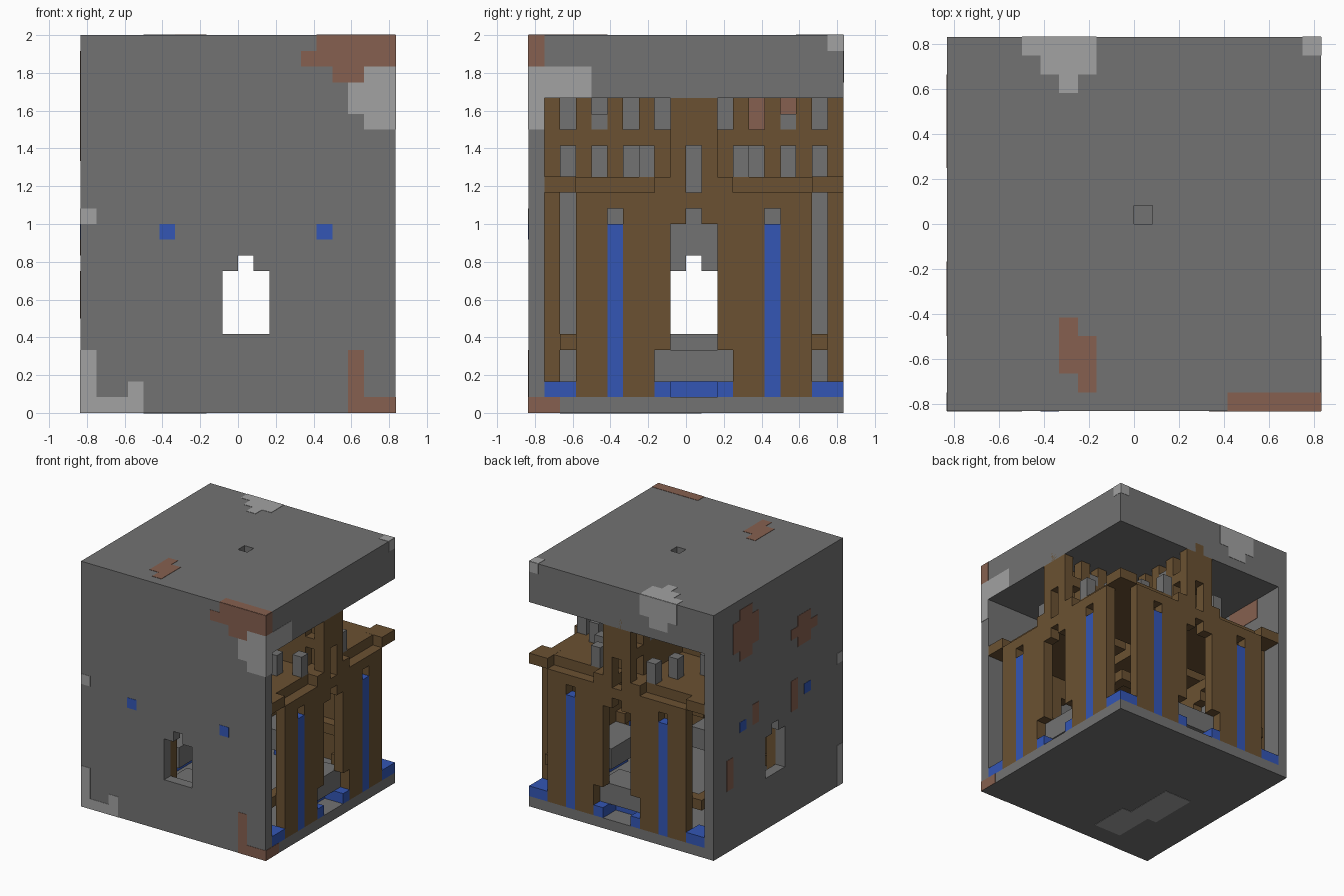
import bpy
import bmesh

cube = bpy.data.objects.get("Cube")
if cube:
    bpy.data.objects.remove(cube, do_unlink=True)

U = 1 / 12          # one block


def material(name, rgb):
    m = bpy.data.materials.new(name)
    m.use_nodes = True
    m.diffuse_color = (*rgb, 1)
    m.node_tree.nodes["Principled BSDF"].inputs["Base Color"].default_value = (*rgb, 1)
    return m


STONE = material("grey stone", (0.17, 0.17, 0.17))
PALE = material("pale stone", (0.36, 0.36, 0.36))
WOOD = material("brown wood", (0.145, 0.083, 0.032))
BLUE = material("blue", (0.033, 0.093, 0.46))
RUST = material("rust red", (0.24, 0.118, 0.08))


def build(name, mat, boxes):
    """One object from block-unit boxes (x0, x1, y0, y1, z0, z1)."""
    bm = bmesh.new()
    for b in boxes:
        verts = bmesh.ops.create_cube(bm, size=1)["verts"]
        for v in verts:
            for a in range(3):
                lo, hi = b[2 * a], b[2 * a + 1]
                v.co[a] = ((lo + hi) / 2 + v.co[a] * (hi - lo) - (0 if a == 2 else 10)) * U
    me = bpy.data.meshes.new(name)
    bm.to_mesh(me)
    bm.free()
    me.materials.append(mat)
    ob = bpy.data.objects.new(name, me)
    bpy.context.collection.objects.link(ob)
    return ob


def four(boxes):
    """Repeat boxes on all four sides of the keep."""
    out = []
    for b in boxes:
        for _ in range(4):
            out.append(b)
            b = (21 - b[3], 21 - b[2], b[0], b[1], b[4], b[5])
    return out


def both(boxes):
    """Mirror boxes about the gate axis."""
    return boxes + [(b[0], b[1], 21 - b[3], 21 - b[2], b[4], b[5]) for b in boxes]


def swap(boxes):
    return [(b[2], b[3], b[0], b[1], b[4], b[5]) for b in boxes]


# Shell: floor, two walls with stepped windows, thick roof with a shaft
build("floor_slab", STONE, [(0, 20, 0, 20, 0, 1)])
front_wall = [(0, 9, 0, 1, 1, 20), (12, 20, 0, 1, 1, 20), (9, 12, 0, 1, 1, 5),
              (9, 12, 0, 1, 10, 20), (9, 10, 0, 1, 9, 10), (11, 12, 0, 1, 9, 10)]
build("front_wall", STONE, front_wall)
build("right_wall", STONE, swap(front_wall))
build("roof_slab", STONE, [(0, 20, 0, 10, 20, 24), (0, 20, 11, 20, 20, 24),
                           (0, 10, 10, 11, 20, 24), (11, 20, 10, 11, 20, 24)])

# Keep screens with slit windows and a stepped gate
build("keep_screens", WOOD, four(both([
    (19, 20, 3, 5, 1, 14), (19, 20, 6, 8, 1, 14), (19, 20, 5, 6, 13, 14),
    (19, 20, 8, 9, 4, 14), (19, 20, 9, 10, 12, 14)]) + [(19, 20, 10, 11, 13, 14)]))
build("blue_banners", BLUE, four(both([(19, 20, 5, 6, 1, 12)])))
build("corner_bases", BLUE, four([(18, 20, 18, 20, 1, 2)]))
build("gate_kerbs", BLUE, four(both([(18, 20, 8, 9, 1, 2)]) + [(17, 18, 9, 12, 1, 2)]))
build("gate_steps", STONE, four([(16, 19, 8, 13, 2, 4)]))
build("inner_beams", WOOD, four(both([(18, 19, 2, 8, 4, 5)])))

# Terrace, split by the cross passage, with projecting corners
build("terrace", WOOD, four([(11, 19, 11, 19, 14, 15)]))
build("terrace_corners", WOOD, four([(18, 20, 18, 20, 14, 15.01)]))
build("terrace_centres", WOOD, four(both([(19, 20, 8, 9, 14, 15)])))

# Cross passage walls with windows, rail and battlements
build("passage_walls", WOOD, four(both([
    (19, 20, 9, 10, 14, 17), (11, 18, 9, 10, 14, 17), (18, 19, 9, 10, 14, 15),
    (11, 20, 9, 10, 17, 18)])))
build("battlements", WOOD, four(both(
    [(i, i + 1, 9, 10, 18, 20) for i in range(11, 20, 2)])))
build("end_posts", WOOD, four([(19, 20, 10, 11, 17, 21)]))
build("terrace_blocks", STONE, four(both([(18, 19, 7, 8, 15, 17), (16, 17, 6, 7, 15, 17)])))
build("battlement_caps", STONE, four(both([(16, 17, 9, 10, 18, 19)])))

# Thin painted plates
T = 0.03


def plates(name, mat, side, rects):
    """Rectangles (a0, a1, b0, b1) laid on one outside face."""
    make = {
        "front": lambda a, b, c, d: (a, b, -T, 0, c, d),
        "right": lambda a, b, c, d: (-T, 0, a, b, c, d),
        "left": lambda a, b, c, d: (20, 20 + T, a, b, c, d),
        "back": lambda a, b, c, d: (a, b, 20, 20 + T, c, d),
        "top": lambda a, b, c, d: (a, b, c, d, 24, 24 + T),
        "bottom": lambda a, b, c, d: (a, b, c, d, -T, 0),
        "inside": lambda a, b, c, d: (1, 1 + T, a, b, c, d),
    }[side]
    build(name, mat, [make(*r) for r in rects])


plates("front_rust", RUST, "front", [(15, 20, 23, 24), (14, 20, 22, 23), (16, 18, 21, 22),
                                     (17, 18, 1, 4), (17, 20, 0, 1)])
plates("front_pale", PALE, "front", [(18, 20, 21, 22), (17, 20, 19, 21), (18, 20, 18, 19),
                                     (0, 1, 12, 13), (0, 1, 1, 4), (0, 4, 0, 1), (3, 4, 1, 2)])
plates("front_blue", BLUE, "front", [(5, 6, 11, 12), (15, 16, 11, 12)])
plates("right_blue", BLUE, "right", [(5, 6, 11, 12), (15, 16, 11, 12)])
plates("right_rust", RUST, "right", [(13, 17, 19, 22), (14, 16, 18, 23), (4, 8, 17, 18),
                                     (5, 7, 16, 19), (13, 14, 11, 13), (7, 8, 10, 13),
                                     (17, 18, 6, 9)])
plates("right_pale", PALE, "right", [(0, 1, 12, 13), (0, 1, 0, 4)])
plates("left_rust", RUST, "left", [(0, 1, 22, 24), (0, 2, 0, 1)])
plates("left_pale", PALE, "left", [(0, 4, 20, 22), (0, 1, 18, 20), (19, 20, 23, 24)])
plates("back_pale", PALE, "back", [(4, 8, 22, 24), (5, 7, 21, 22), (19, 20, 23, 24)])
plates("top_pale", PALE, "top", [(4, 8, 19, 20), (5, 8, 18, 19), (6, 7, 17, 18), (19, 20, 19, 20)])
plates("top_rust", RUST, "top", [(6, 7, 2, 5), (7, 8, 1, 4), (15, 20, 0, 1)])
plates("bottom_pale", PALE, "bottom", [(4, 7, 6, 11), (5, 8, 2, 6)])
plates("inner_rust", RUST, "inside", [(13, 17, 18, 20)])
